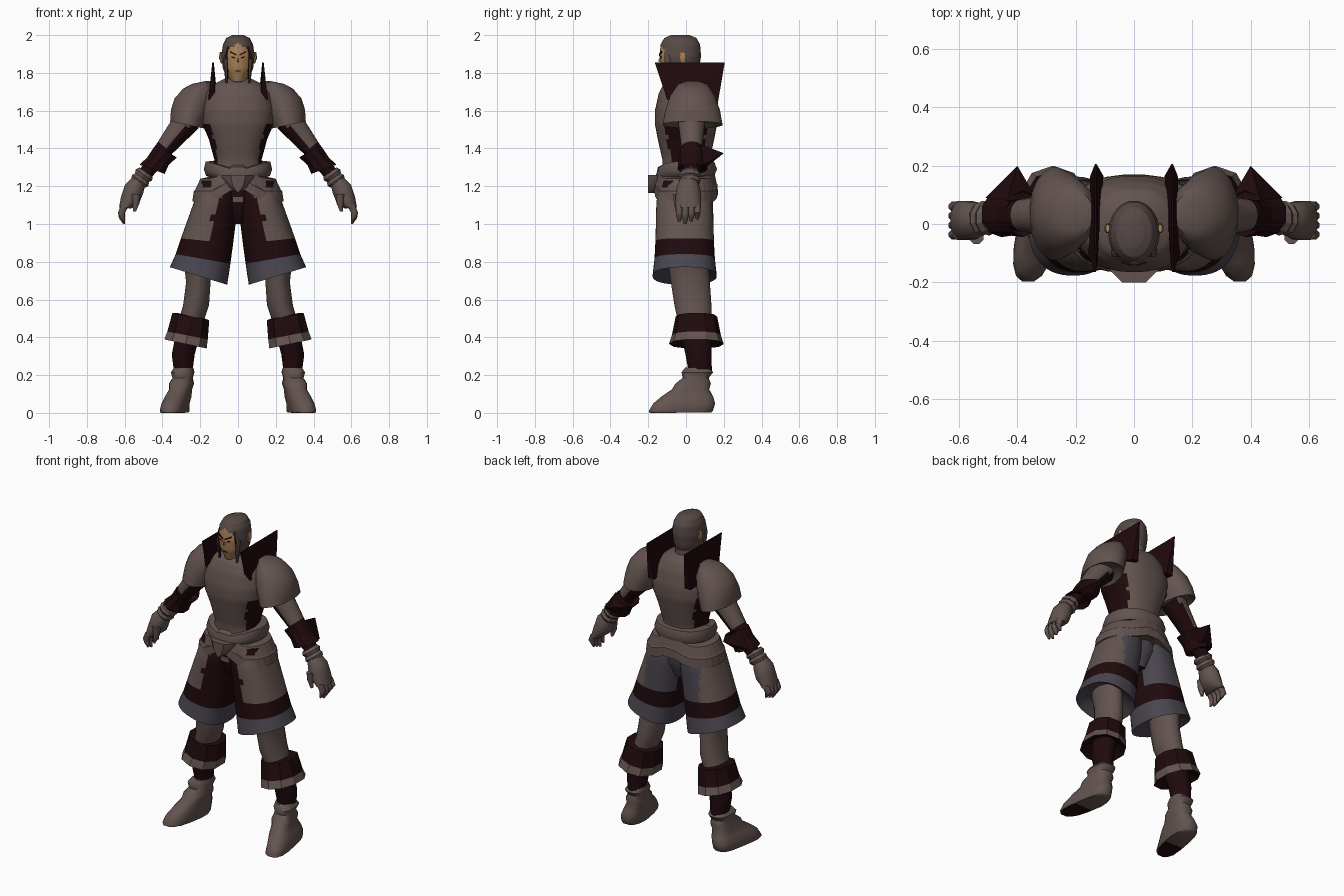
import bpy, bmesh
from math import sin, cos, pi, radians, copysign
from mathutils import Vector

cube = bpy.data.objects.get("Cube")
if cube:
    bpy.data.objects.remove(cube, do_unlink=True)

# Palette
PALETTE = {"brown_grey": (.125, .088, .078), "dark_maroon": (.014, .003, .004),
           "slate": (.068, .06, .078), "skin": (.42, .23, .1), "hair_brown": (.095, .067, .06)}
MATERIALS = []
for label, rgb in PALETTE.items():
    material = bpy.data.materials.new(label)
    material.use_nodes = True
    material.diffuse_color = (*rgb, 1)
    shader = next(n for n in material.node_tree.nodes if n.type == "BSDF_PRINCIPLED")
    shader.inputs["Base Color"].default_value = (*rgb, 1)
    shader.inputs["Roughness"].default_value = .9
    MATERIALS.append(material)
BROWN, MAROON, SLATE, SKIN, HAIR = range(len(MATERIALS))

def finish(bm, name, smooth):
    """Turn a bmesh into a finished, shaded object."""
    bmesh.ops.recalc_face_normals(bm, faces=bm.faces)
    mesh = bpy.data.meshes.new(name)
    bm.to_mesh(mesh)
    bm.free()
    for material in MATERIALS:
        mesh.materials.append(material)
    if smooth:
        mesh.polygons.foreach_set("use_smooth", [True] * len(mesh.polygons))
        mesh.set_sharp_from_angle(angle=radians(50))
    bpy.context.collection.objects.link(bpy.data.objects.new(name, mesh))

def sides(name, pair):
    """Mirror signs and object names: one centred part, or a left and right pair."""
    return ((1, "left_" + name), (-1, "right_" + name)) if pair else ((1, name),)

def tube(name, rings, mat, y=0, n=16, sub=1, power=1, smooth=True, pair=False, warp=None):
    """Capped loft through rings (x, z, half width, half depth, tilt).
    y is a number or a function of height; mat is an index or rule(centre, span)."""
    rings = [tuple(ring) + (0,) * (5 - len(ring)) for ring in rings]
    loops = [(span, [a + (b - a) * k / sub for a, b in zip(start, end)])
             for span, (start, end) in enumerate(zip(rings, rings[1:])) for k in range(sub)]
    loops.append((len(rings) - 1, rings[-1]))
    for sign, full_name in sides(name, pair):
        bm = bmesh.new()
        rows = []
        for span, (x, z, width, depth, tilt) in loops:
            middle = y(z) if callable(y) else y
            row = []
            for j in range(n):
                turn = 2 * pi * (j + .5) / n
                u = copysign(abs(cos(turn)) ** power, cos(turn)) * width
                v = copysign(abs(sin(turn)) ** power, sin(turn)) * depth
                p = Vector((x + u * cos(radians(tilt)), middle + v, z + u * sin(radians(tilt))))
                row.append(bm.verts.new(warp(p) if warp else p))
            rows.append(row)
        faces = [(bm.faces.new(rows[0]), 0), (bm.faces.new(rows[-1]), len(rings) - 1)]
        for (span, ring), low, high in zip(loops, rows, rows[1:]):
            for j in range(n):
                k = (j + 1) % n
                faces.append((bm.faces.new((low[j], low[k], high[k], high[j])), span))
        for face, span in faces:
            centre = face.calc_center_median()
            face.material_index = mat(centre, span) if callable(mat) else mat
        for vert in bm.verts:
            vert.co.x *= sign
        finish(bm, full_name, smooth)

def hull(name, points, mat, pair=False):
    """Flat-faced solid around a few points."""
    for sign, full_name in sides(name, pair):
        bm = bmesh.new()
        for x, y, z in points:
            bm.verts.new((x * sign, y, z))
        bmesh.ops.convex_hull(bm, input=bm.verts)
        for face in bm.faces:
            face.material_index = mat
        finish(bm, full_name, False)

def plate(name, centre, width, height, mat, slope=0, pair=False):
    """Thin slanted plate facing forward."""
    x, y, z = centre
    hull(name, [(x + a * width / 2, y + a * slope * width / 4 + b * .004,
                 z + a * slope * width / 2 + c * height / 2)
                for a in (-1, 1) for b in (-1, 1) for c in (-1, 1)], mat, pair)

# Head: hair cap with the face set into its front below a pointed hairline
def head_rule(c, span):
    face = c.y < -.07 and abs(c.x) < .052 and 1.75 < c.z < 1.96 - .7 * abs(c.x)
    return SKIN if face else HAIR

tube("head", [(0, 2, .03, .05), (0, 1.985, .062, .085), (0, 1.95, .08, .105), (0, 1.89, .088, .11),
              (0, 1.82, .08, .1), (0, 1.74, .035, .07)], head_rule, y=-.03, n=40, sub=5)
tube("neck", [(0, 1.8, .06, .07), (0, 1.7, .06, .07)], BROWN)
hull("nose", [(0, -.13, 1.9), (.01, -.12, 1.855), (-.01, -.12, 1.855), (0, -.15, 1.86)], SKIN)
plate("brow", (.025, -.135, 1.903), .036, .008, MAROON, slope=.5, pair=True)
plate("eye", (.025, -.132, 1.882), .02, .008, MAROON, slope=.3, pair=True)
plate("mouth", (0, -.126, 1.81), .025, .004, MAROON)
tube("ear", [(.09, 1.91, .007, .014), (.09, 1.88, .012, .018), (.085, 1.85, .006, .01)],
     SKIN, y=-.015, n=8, pair=True)
tube("side_lock", [(.05, 1.94, .012, .02), (.065, 1.87, .015, .02), (.06, 1.73, .005, .006)],
     lambda c, span: MAROON if c.x < .06 else HAIR, y=-.095, n=8, pair=True)

# Torso with dark side panels
def torso_rule(c, span):
    edge = .113 + max(0, c.z - 1.4) * .3
    top = 1.64 if c.y > 0 else 1.53
    return MAROON if abs(c.x) > edge and c.z < top else BROWN

tube("torso", [(0, 1.77, .07, .075), (0, 1.74, .13, .12), (0, 1.69, .175, .145),
               (0, 1.6, .195, .165), (0, 1.53, .19, .165), (0, 1.45, .155, .15),
               (0, 1.34, .125, .125), (0, 1.22, .15, .125)],
     torso_rule, n=48, sub=4, power=.85)

# Tall standing collar plates, thin at the top and thick at the base
collar = []
for y, z, inner, outer in ((-.165, 1.855, .13, .136), (.205, 1.855, .128, .134),
                           (-.1, 1.66, .122, .158), (.165, 1.62, .105, .15)):
    collar += [(inner, y, z), (outer, y, z)]
hull("collar", collar, MAROON, pair=True)

# Domed shoulder pads
tube("shoulder_pad", [(.205, 1.75, .04, .04, -12), (.215, 1.735, .08, .08, -14),
                      (.23, 1.68, .108, .12, -8), (.25, 1.6, .106, .147, 3),
                      (.27, 1.525, .092, .16, 12), (.27, 1.55, .06, .1, 12)],
     BROWN, y=.035, n=20, sub=2, pair=True)

# Arms: light on the outside, dark underneath and below the elbow
def arm_rule(c, span):
    return MAROON if c.x + c.z < 1.785 or span > 0 else BROWN

tube("arm", [(.26, 1.56, .075, .075, 45), (.385, 1.405, .05, .055, 40), (.51, 1.24, .035, .04, 35)],
     arm_rule, y=.03, n=20, sub=5, pair=True)
tube("forearm_cuff", [(.4, 1.37, .045, .05, 30), (.38, 1.385, .068, .08, 30),
                      (.42, 1.335, .06, .075, 25), (.455, 1.29, .075, .08, 20),
                      (.45, 1.3, .045, .05, 20)],
     MAROON, y=.035, n=10, smooth=False, pair=True)
hull("cuff_spike", [(.4, .2, 1.375), (.33, .08, 1.355), (.435, .08, 1.42), (.51, .09, 1.31),
                    (.42, .08, 1.28)], MAROON, pair=True)
for label, x, z in (("upper_wristband", .498, 1.26), ("lower_wristband", .518, 1.23)):
    tube(label, [(x + k * .012, z - k * .014, .055 - .01 * abs(k), .06 - .01 * abs(k), 35)
                 for k in (-1, 0, 1)], BROWN, y=.02, n=10, smooth=False, pair=True)

# Gloved hands with curled fingers
tube("hand", [(.52, 1.235, .038, .045, 35), (.55, 1.185, .055, .065, 25),
              (.57, 1.13, .053, .07, 15), (.597, 1.085, .034, .07, 5)],
     BROWN, y=.012, n=12, sub=2, pair=True)
for k, label in enumerate(("index", "middle", "ring", "little")):
    tip = 1 + .012 * abs(k - 1)
    tube(label + "_finger", [(.597, 1.1, .025, .018), (.617, 1.06, .02, .019),
                             (.615, tip + .03, .016, .017), (.603, tip, .006, .008)],
         BROWN, y=.032 * k - .036, n=8, pair=True)
tube("thumb", [(.54, 1.16, .025, .025), (.54, 1.11, .02, .02), (.548, 1.065, .008, .01)],
     BROWN, y=-.045, n=8, pair=True)

# Belts: the upper dips at the front, the lower rises at front and back; then a buckle
def dip(p):
    p.z -= .05 * max(0, 1 - abs(p.x) / .16) * (p.y < 0)
    return p

def rise(p):
    p.z += (.08 if p.y < 0 else .05) * max(0, 1 - abs(p.x) / .13)
    return p

tube("upper_belt", [(0, 1.335, .13, .13), (0, 1.33, .172, .15), (0, 1.29, .182, .165),
                    (0, 1.255, .17, .15), (0, 1.25, .13, .13)],
     BROWN, n=28, power=.9, warp=dip)
tube("hip_belt", [(0, 1.25, .15, .12), (0, 1.24, .2, .15), (0, 1.18, .228, .163),
                  (0, 1.175, .235, .168), (0, 1.12, .243, .17), (0, 1.13, .2, .13)],
     BROWN, n=28, power=.85, smooth=False, warp=rise)
buckle = []
for y, size in ((-.15, 1), (-.2, .45)):
    buckle.append((0, y, 1.165))
    for sign in (-1, 1):
        buckle += [(sign * size * .09, y, 1.26), (sign * size * .06, y, 1.2)]
hull("buckle", buckle, BROWN)
plate("belt_end", (0, -.13, 1.13), .06, .03, BROWN)

# Wide shorts: slate hem, dark band, dark front and slate seat
def shorts_rule(c, span):
    if span >= 3:
        return SLATE
    if span == 2 or c.z > 1.2:
        return MAROON
    if c.y > .05 and c.x < .19:
        return SLATE
    return MAROON if c.y < .06 and c.x < min(.14, .07 + (1.18 - c.z) / 2) else BROWN

tube("shorts_leg", [(.1, 1.23, .1, .12), (.115, 1.12, .117, .15), (.164, .91, .139, .155, 6),
                    (.185, .815, .147, .16, 10), (.209, .725, .159, .17, 17),
                    (.215, .77, .09, .11, 15)],
     shorts_rule, y=-.007, n=48, sub=6, power=.85, pair=True)
tube("pelvis", [(0, 1.22, .15, .125), (0, 1.1, .13, .125), (0, 1, .05, .08)],
     lambda c, span: SLATE if c.y > .02 else MAROON, n=24, sub=2)

# Legs sloping back toward the ankle, with dark shins
tube("leg", [(.215, .82, .075, .11), (.21, .69, .066, .105), (.222, .57, .07, .1),
             (.25, .48, .068, .09), (.29, .31, .062, .07), (.29, .22, .05, .063)],
     lambda c, span: MAROON if span > 2 else BROWN, y=lambda z: .1 - z / 9, sub=2, pair=True)

# Flared cuffs below the knee
tube("shin_cuff", [(.25, .515, .07, .08, 11), (.25, .51, .104, .11, 11),
                   (.267, .41, .114, .13, 11), (.278, .365, .12, .145, 12),
                   (.278, .4, .07, .08, 12)],
     lambda c, span: BROWN if span == 2 else MAROON,
     y=.055, n=10, power=.9, smooth=False, pair=True)

# Boots with ankle rolls, toes turned out, dark sole under the toes
def toe_out(p):
    p.x -= .17 * min(p.y, .05)
    return p

tube("boot", [(.295, .24, .05, .065), (.3, .215, .062, .085), (.3, .185, .053, .07),
              (.304, .155, .064, .095), (.307, .125, .057, .1), (.318, .085, .064, .14),
              (.328, .05, .066, .166), (.33, .01, .07, .172), (.33, .003, .066, .168)],
     BROWN, y=lambda z: min(.06, .45 * z - .032), power=.75, pair=True, warp=toe_out)
hull("toe_sole", [(x, y, z) for z in (0, .006) for x, y in (
    (.28, -.05), (.4, -.05), (.41, -.14), (.385, -.19), (.34, -.19), (.3, -.14))], MAROON, pair=True)
